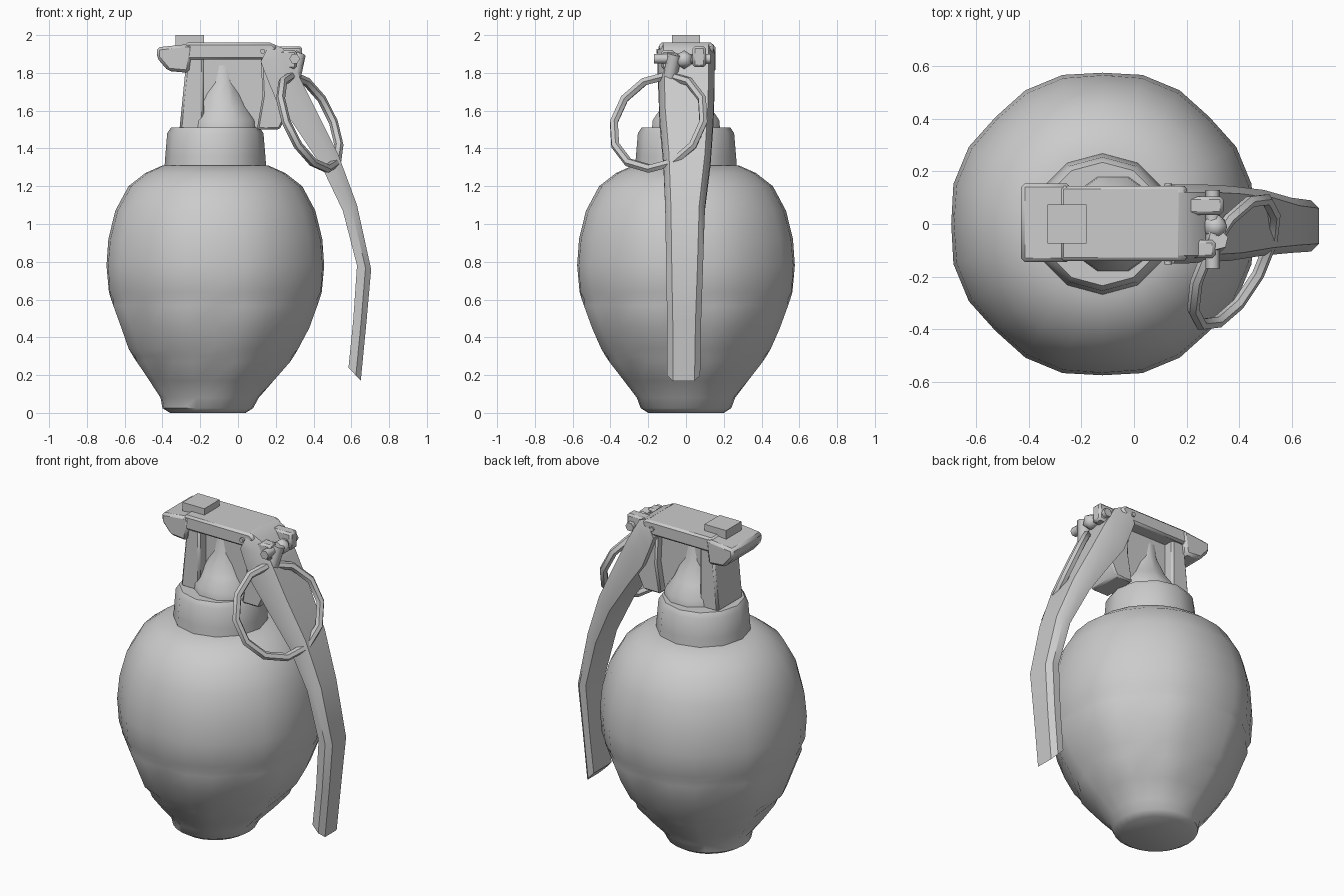
import bpy, bmesh, math
from mathutils import Vector

cube = bpy.data.objects.get("Cube")
if cube:
    bpy.data.objects.remove(cube, do_unlink=True)

grey = bpy.data.materials.new("plain_grey")
grey.use_nodes = True
grey.diffuse_color = (0.6, 0.6, 0.6, 1)
grey.node_tree.nodes["Principled BSDF"].inputs["Base Color"].default_value = (0.6, 0.6, 0.6, 1)


def finish(name, bm, angle=35, bevel=0):
    """Turn a bmesh into a shaded object."""
    bmesh.ops.recalc_face_normals(bm, faces=bm.faces)
    mesh = bpy.data.meshes.new(name)
    bm.to_mesh(mesh)
    bm.free()
    mesh.materials.append(grey)
    ob = bpy.data.objects.new(name, mesh)
    bpy.context.collection.objects.link(ob)
    if bevel:
        mod = ob.modifiers.new("Bevel", "BEVEL")
        mod.width = bevel
        mod.segments = 1
    bpy.ops.object.select_all(action="DESELECT")
    ob.select_set(True)
    bpy.context.view_layer.objects.active = ob
    bpy.ops.object.shade_smooth_by_angle(angle=math.radians(angle))
    return ob


def loft(name, rings, angle=35, bevel=0):
    """Skin a list of equal-length point rings and cap the ends."""
    bm = bmesh.new()
    loops = [[bm.verts.new(p) for p in ring] for ring in rings]
    n = len(loops[0])
    for a, b in zip(loops, loops[1:]):
        for i in range(n):
            j = (i + 1) % n
            bm.faces.new((a[i], a[j], b[j], b[i]))
    bm.faces.new(loops[0])
    bm.faces.new(loops[-1])
    return finish(name, bm, angle, bevel)


def circle(x, r, z, sides, groove=0):
    """Horizontal ring; every third point sinks when grooved."""
    pts = []
    for i in range(sides):
        a = 2 * math.pi * i / sides
        k = r * (1 - groove if i % 3 == 0 else 1)
        pts.append((x + k * math.cos(a), k * math.sin(a), z))
    return pts


def slab(name, outline, y0, y1, bevel=0):
    """Extrude an x-z outline along y."""
    return loft(name, [[(x, y, z) for x, z in outline] for y in (y0, y1)], 35, bevel)


def box(name, x0, x1, y0, y1, z0, z1, bevel=0):
    return slab(name, [(x0, z0), (x1, z0), (x1, z1), (x0, z1)], y0, y1, bevel)


def rod(name, a, b, r, sides=6):
    a, b = Vector(a), Vector(b)
    q = (b - a).to_track_quat("Z", "Y")
    ring = [q @ Vector(p) for p in circle(0, r, 0, sides)]
    return loft(name, [[a + p for p in ring], [b + p for p in ring]], 65)


# Egg-shaped body with segment grooves: centre x, radius, height, groove depth
profile = [
    (-0.16, 0.20, 0.00, 0), (-0.16, 0.24, 0.025, 0), (-0.15, 0.26, 0.08, 0),
    (-0.14, 0.34, 0.17, 0.05), (-0.13, 0.42, 0.27, 0.05), (-0.13, 0.43, 0.30, 0.01),
    (-0.13, 0.465, 0.34, 0.04), (-0.12, 0.515, 0.45, 0.04), (-0.12, 0.56, 0.57, 0.035),
    (-0.12, 0.557, 0.60, 0.01), (-0.12, 0.578, 0.64, 0.025), (-0.12, 0.588, 0.78, 0.02),
    (-0.12, 0.575, 0.92, 0.015), (-0.12, 0.535, 1.07, 0.01), (-0.12, 0.46, 1.20, 0),
    (-0.12, 0.37, 1.27, 0), (-0.12, 0.28, 1.31, 0)]
loft("body", [circle(x, r, z, 24, g) for x, r, z, g in profile], 40)

# Neck collar and the tapered fuse tube above it
neck = [(0.27, 1.29), (0.265, 1.36), (0.255, 1.48), (0.235, 1.51)]
loft("collar", [circle(-0.12, r, z, 12) for r, z in neck], 40)
tube = [(0.19, 1.50), (0.185, 1.55), (0.135, 1.62), (0.075, 1.75), (0.055, 1.90)]
loft("fuse_tube", [circle(-0.08, r, z, 10) for r, z in tube], 45)

# Fuse head: post, thin web, rear cheek and top plate
slab("head_post", [(-0.31, 1.50), (-0.18, 1.50), (-0.18, 1.90), (-0.27, 1.90)], -0.125, 0.125, 0.012)
box("head_web", -0.24, 0.18, -0.06, 0.06, 1.50, 1.90)
slab("head_cheek", [(0.10, 1.50), (0.22, 1.50), (0.27, 1.60), (0.24, 1.90), (0.12, 1.90), (0.13, 1.68)],
     -0.11, 0.11, 0.01)
slab("top_plate", [(-0.28, 1.87), (0.15, 1.87), (0.21, 1.93), (0.18, 1.96), (-0.28, 1.96)],
     -0.14, 0.145, 0.012)
slab("head_nose", [(-0.43, 1.88), (-0.37, 1.81), (-0.26, 1.80), (-0.24, 1.955), (-0.43, 1.935)],
     -0.145, 0.155, 0.015)
box("top_button", -0.33, -0.18, -0.075, 0.075, 1.93, 2.0)

# Safety lever: outer x, z, inner x, z, near and far edge
stations = [
    (0.17, 1.96, 0.12, 1.86, -0.15, 0.15), (0.24, 1.93, 0.15, 1.78, -0.15, 0.15),
    (0.32, 1.79, 0.20, 1.66, -0.145, 0.15), (0.41, 1.61, 0.30, 1.52, -0.14, 0.145),
    (0.53, 1.37, 0.44, 1.31, -0.12, 0.13), (0.63, 1.10, 0.555, 1.07, -0.11, 0.10),
    (0.705, 0.76, 0.63, 0.78, -0.105, 0.09), (0.68, 0.48, 0.61, 0.49, -0.10, 0.08),
    (0.65, 0.17, 0.585, 0.24, -0.10, 0.075)]
rings = []
for ox, oz, ix, iz, y0, y1 in stations:
    outer, inner = Vector((ox, 0, oz)), Vector((ix, 0, iz))
    mid = outer.lerp(inner, 0.4)
    c = 0.03
    rings.append([outer + Vector((0, y0 + c, 0)), outer + Vector((0, y1 - c, 0)),
                  mid + Vector((0, y1, 0)), inner + Vector((0, y1, 0)),
                  inner + Vector((0, y0, 0)), mid + Vector((0, y0, 0))])
loft("safety_lever", rings, 40)

# Pin fittings at the lever hinge
box("hinge_block", 0.20, 0.34, 0.035, 0.105, 1.83, 1.94, 0.012)
box("hinge_block_near", 0.20, 0.31, -0.13, -0.06, 1.82, 1.92, 0.012)
rod("pin", (0.30, -0.17, 1.875), (0.30, 0.13, 1.875), 0.028)
rod("pin_link", (0.29, -0.09, 1.76), (0.32, -0.06, 1.90), 0.04)
rod("plate_rivet", (0.13, -0.155, 1.915), (0.13, 0.155, 1.915), 0.014)
bm = bmesh.new()
bmesh.ops.create_icosphere(bm, subdivisions=1, radius=0.05)
bmesh.ops.translate(bm, verts=bm.verts, vec=(0.31, -0.01, 1.87))
finish("pin_head", bm, 50)

# Pull ring, hung at an angle
bpy.ops.mesh.primitive_torus_add(major_segments=12, minor_segments=6, major_radius=0.268,
                                 minor_radius=0.024, location=(0.38, -0.145, 1.54))
ring = bpy.context.object
ring.name = "pull_ring"
ring.rotation_euler = Vector((0.815, -0.43, 0.39)).to_track_quat("Z", "Y").to_euler()
ring.data.materials.append(grey)
bpy.ops.object.shade_smooth_by_angle(angle=math.radians(50))
